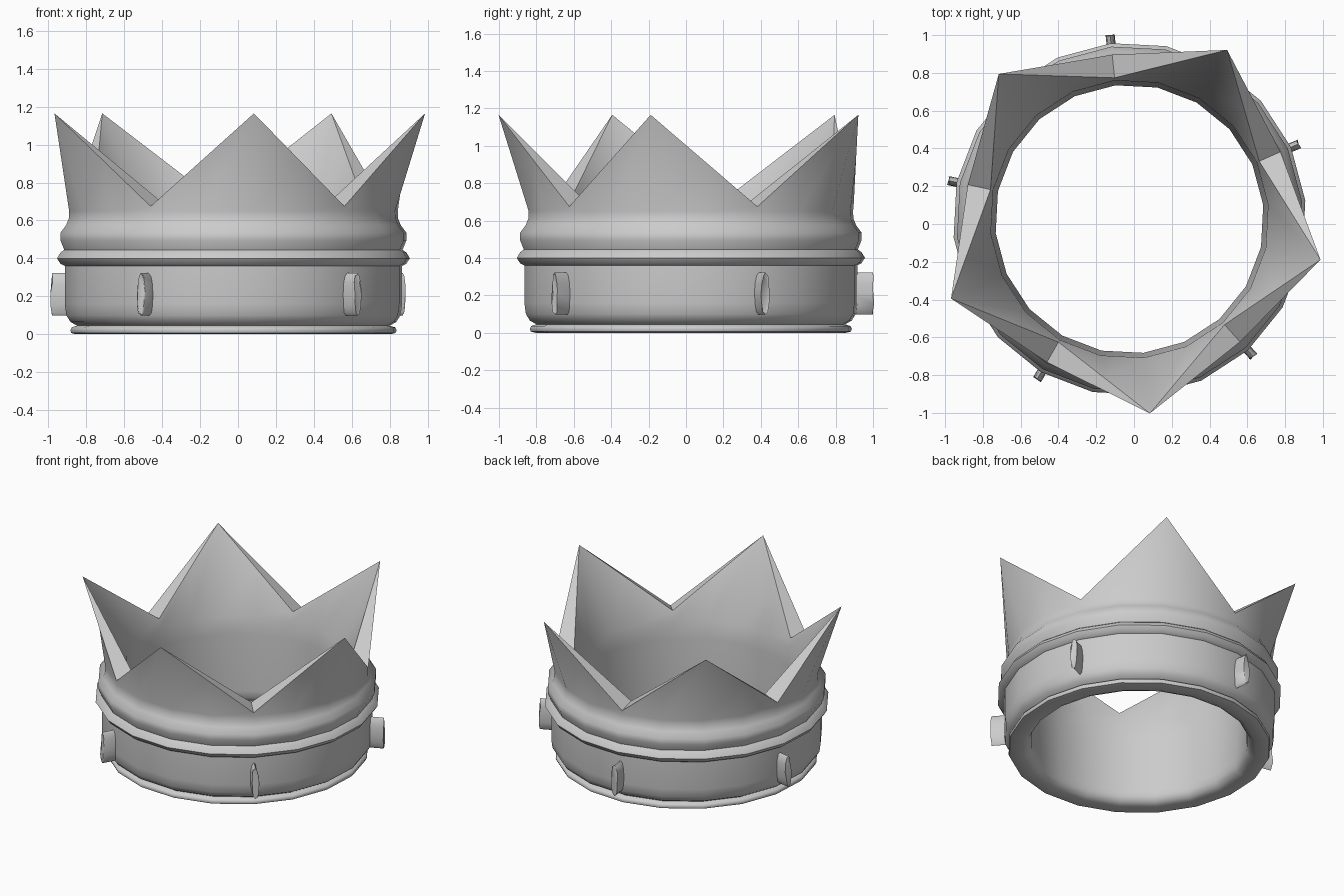
import bpy, bmesh, math
from mathutils import Vector, Matrix

if "Cube" in bpy.data.objects:
    bpy.data.objects.remove(bpy.data.objects["Cube"])

CENTRE = Vector((-0.024, 0.026, 0))
N = 20                      # columns, 4 per crown point
START = math.radians(24)    # first valley angle


def polar(r, a, z):
    return Vector((r * math.cos(a), r * math.sin(a), z)) + CENTRE


def finish(bm, name, angle):
    bmesh.ops.recalc_face_normals(bm, faces=bm.faces)
    me = bpy.data.meshes.new(name)
    bm.to_mesh(me)
    bm.free()
    ob = bpy.data.objects.new(name, me)
    bpy.context.collection.objects.link(ob)
    bpy.ops.object.select_all(action='DESELECT')
    ob.select_set(True)
    bpy.context.view_layer.objects.active = ob
    bpy.ops.object.shade_smooth_by_angle(angle=math.radians(angle))
    return ob


# crown band: outer and inner profiles (radius, height)
outer = [(0.835, 0.0), (0.86, 0.006), (0.866, 0.02), (0.858, 0.036), (0.83, 0.045),
         (0.865, 0.065), (0.887, 0.10), (0.895, 0.16), (0.895, 0.36), (0.918, 0.372),
         (0.936, 0.40), (0.918, 0.43), (0.898, 0.445), (0.918, 0.495), (0.918, 0.535),
         (0.888, 0.575), (0.874, 0.61), (0.872, 0.65)]
inner = [(0.738, 0.63), (0.736, 0.5), (0.712, 0.10), (0.715, 0.05), (0.735, 0.015), (0.77, 0.0)]


def rim(i, r_valley, z_valley):
    # straight edge from a valley up to the neighbouring tip
    k = i % 4
    step = math.tau / N
    a = START + step * i
    if k == 2:
        return polar(1.034, a, 1.165)
    if k == 0:
        return polar(r_valley, a, z_valley)
    d = 1 if k == 1 else -1
    return (polar(r_valley, a - d * step, z_valley) + polar(1.034, a + d * step, 1.165)) / 2


bm = bmesh.new()
cols = []
for i in range(N):
    a = START + math.tau * i / N
    pts = [polar(r, a, z) for r, z in outer]
    pts += [rim(i, 0.875, 0.675), rim(i, 0.752, 0.695)]
    pts += [polar(r, a, z) for r, z in inner]
    cols.append([bm.verts.new(p) for p in pts])
for i in range(N):
    c, d = cols[i], cols[(i + 1) % N]
    for j in range(len(c)):
        k = (j + 1) % len(c)
        bm.faces.new((c[j], d[j], d[k], c[k]))
bmesh.ops.remove_doubles(bm, verts=bm.verts, dist=0.0005)
finish(bm, "crown_band", 50)

# oval studs below each valley
for n in range(5):
    a = START + math.tau * n / 5
    bm = bmesh.new()
    bmesh.ops.create_cone(bm, cap_ends=True, segments=12, radius1=1, radius2=1, depth=1)
    # local z -> radial, local x -> up, local y -> tangent
    rad = Vector((math.cos(a), math.sin(a), 0))
    tan = Vector((-math.sin(a), math.cos(a), 0))
    mid = polar(0.92, a, 0.21)
    for v in bm.verts:
        x, y, z = v.co
        v.co = mid + rad * z * 0.116 + tan * y * 0.024 + Vector((0, 0, x * 0.112))
    rim_edges = [e for e in bm.edges
                 if all((v.co - mid).dot(rad) > 0.05 for v in e.verts)]
    bmesh.ops.bevel(bm, geom=rim_edges, offset=0.005, segments=1, affect='EDGES')
    finish(bm, f"stud_{n + 1}", 50)
